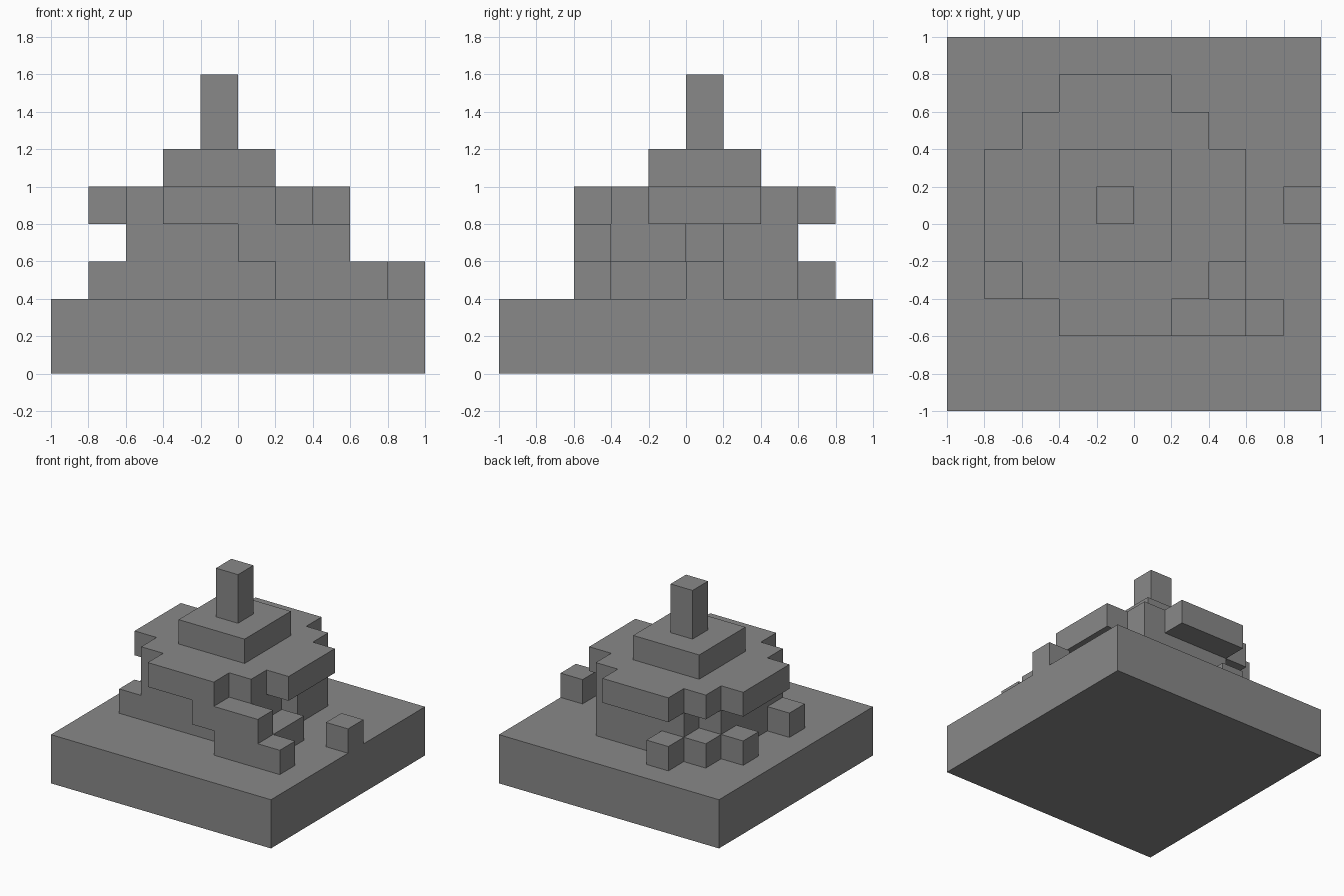
import bpy
import bmesh
from mathutils import Vector
from itertools import product

CELL = 0.2

cube = bpy.data.objects.get("Cube")
if cube:
    bpy.data.objects.remove(cube, do_unlink=True)

stone = bpy.data.materials.new("stone_grey")
stone.use_nodes = True
grey = (0.25, 0.25, 0.25, 1.0)
stone.diffuse_color = grey
stone.node_tree.nodes["Principled BSDF"].inputs["Base Color"].default_value = grey


def cells(x, y, z):
    """Grid cells inside a box given as (low, high) pairs in cell units."""
    return set(product(range(*x), range(*y), range(*z)))


def build(name, filled):
    """Make one flat-faced blocky object from the outer faces of its cells."""
    bm = bmesh.new()
    for cell in filled:
        for axis, side in product(range(3), (0, 1)):
            near = list(cell)
            near[axis] += 1 if side else -1
            if tuple(near) in filled:
                continue
            u, v = (axis + 1) % 3, (axis + 2) % 3
            ring = []
            for du, dv in ((0, 0), (1, 0), (1, 1), (0, 1)):
                p = Vector(cell)
                p[axis] += side
                p[u] += du
                p[v] += dv
                ring.append(bm.verts.new(p * CELL))
            bm.faces.new(ring if side else ring[::-1])
    bmesh.ops.remove_doubles(bm, verts=bm.verts, dist=0.001)
    bmesh.ops.dissolve_limit(bm, angle_limit=0.01, verts=bm.verts, edges=bm.edges)
    mesh = bpy.data.meshes.new(name)
    bm.to_mesh(mesh)
    bm.free()
    mesh.materials.append(stone)
    obj = bpy.data.objects.new(name, mesh)
    bpy.context.collection.objects.link(obj)


# Ground slab
build("ground_slab", cells((-5, 5), (-5, 5), (0, 2)))

# Hollow room with a doorway on one side and a notched upper corner
room = cells((-3, 2), (-2, 3), (2, 4)) - cells((-2, 1), (-1, 2), (2, 4))
room -= cells((1, 2), (0, 1), (2, 4))
room -= cells((-3, -2), (2, 3), (3, 4))
build("room_walls", room)

# Stepped ledge wrapping the front corner
build("front_steps", cells((1, 4), (-3, -2), (2, 3))
      | cells((0, 3), (-3, -2), (3, 4))
      | cells((2, 3), (-2, 0), (2, 3)))

# Round roof from stacked rows, mirrored about its middle row
roof = set()
for offset, half in enumerate((3, 3, 2, 1)):
    for row in (offset, -offset):
        roof |= cells((-1 - half, half), (row, row + 1), (4, 5))
build("round_roof", roof)
build("upper_roof", cells((-2, 1), (-1, 2), (5, 6)))
build("spire", cells((-1, 0), (0, 1), (6, 8)))

# Loose single blocks around the room
blocks = {"back_block": (-2, 3), "side_block": (-4, 1),
          "front_block": (-4, -2), "door_block": (4, 0)}
for name, (x, y) in blocks.items():
    build(name, cells((x, x + 1), (y, y + 1), (2, 3)))
